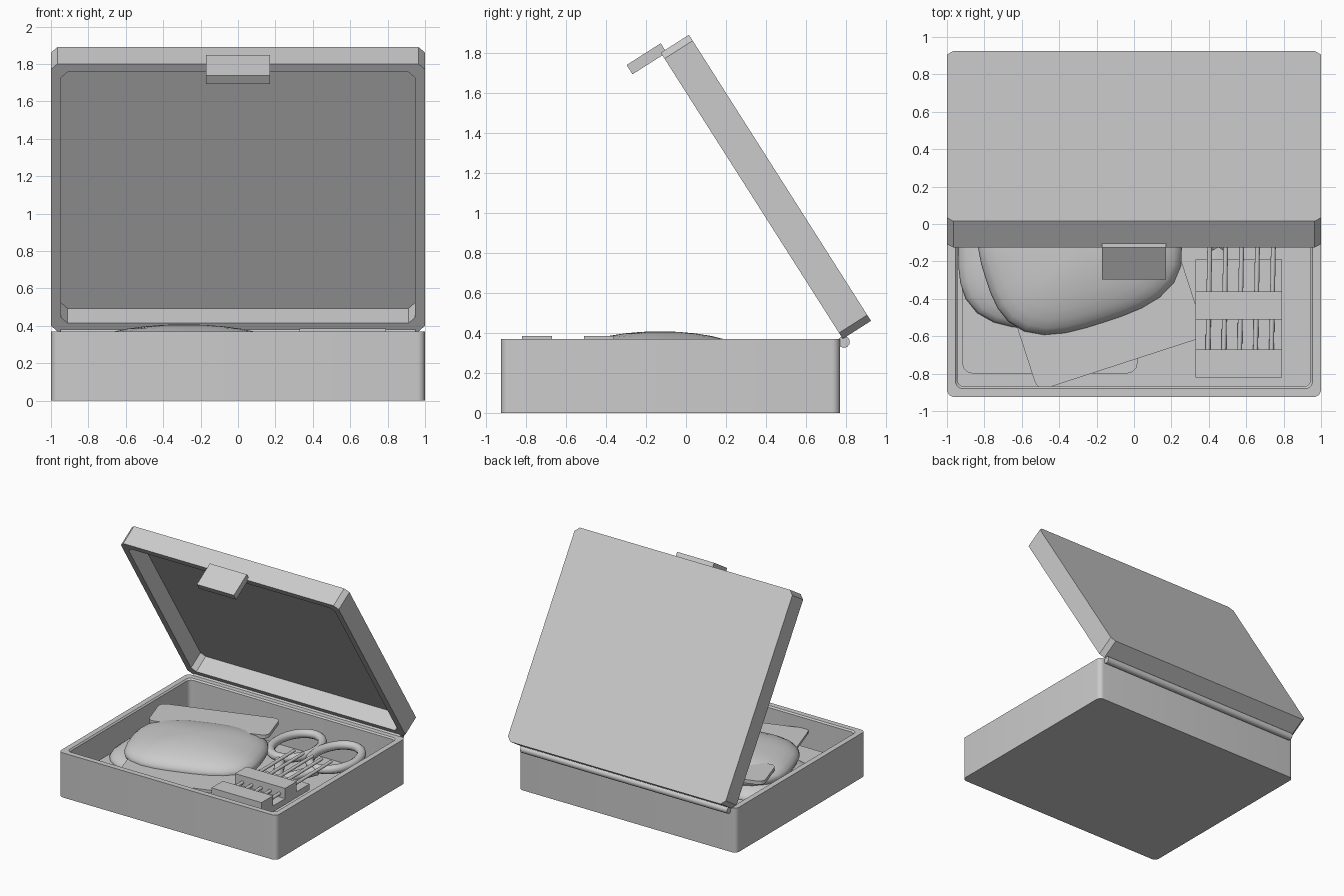
import bpy, bmesh, math
from mathutils import Matrix, Vector

if "Cube" in bpy.data.objects:
    bpy.data.objects.remove(bpy.data.objects["Cube"])


def make(name, bm, mat=None, smooth=None):
    bmesh.ops.recalc_face_normals(bm, faces=bm.faces)
    me = bpy.data.meshes.new(name)
    bm.to_mesh(me)
    bm.free()
    ob = bpy.data.objects.new(name, me)
    bpy.context.collection.objects.link(ob)
    if mat:
        ob.matrix_world = mat
    if smooth:
        bpy.ops.object.select_all(action='DESELECT')
        ob.select_set(True)
        bpy.context.view_layer.objects.active = ob
        bpy.ops.object.shade_smooth_by_angle(angle=math.radians(smooth))
    return ob


def outline(x0, x1, y0, y1, r, seg):
    """Rectangle with rounded (or chamfered, seg=1) corners."""
    pts = []
    for i, (cx, cy) in enumerate([(x1 - r, y1 - r), (x0 + r, y1 - r),
                                  (x0 + r, y0 + r), (x1 - r, y0 + r)]):
        for k in range(seg + 1):
            a = math.pi / 2 * (i + k / seg)
            pts.append((cx + r * math.cos(a), cy + r * math.sin(a)))
    return pts


def stack(name, rect, r, seg, levels, mat=None, smooth=None):
    """Loft of rounded rectangles; levels are (inset, z), capped at both ends."""
    bm = bmesh.new()
    loops = []
    for d, z in levels:
        o = outline(rect[0] + d, rect[1] - d, rect[2] + d, rect[3] - d, r, seg)
        loops.append([bm.verts.new((x, y, z)) for x, y in o])
    for a, b in zip(loops, loops[1:]):
        for i in range(len(a)):
            j = (i + 1) % len(a)
            bm.faces.new((a[i], a[j], b[j], b[i]))
    bm.faces.new(loops[0][::-1])
    bm.faces.new(loops[-1])
    return make(name, bm, mat, smooth)


def box(name, x0, x1, y0, y1, z0, z1, mat=None):
    bm = bmesh.new()
    bmesh.ops.create_cube(bm, size=1)
    for v in bm.verts:
        v.co = Vector(((x0 + x1) / 2 + v.co.x * (x1 - x0),
                       (y0 + y1) / 2 + v.co.y * (y1 - y0),
                       (z0 + z1) / 2 + v.co.z * (z1 - z0)))
    return make(name, bm, mat)


def rod(name, p, q, r, seg=12, flat=1.0):
    p, q = Vector(p), Vector(q)
    bm = bmesh.new()
    bmesh.ops.create_cone(bm, cap_ends=True, segments=seg, radius1=r, radius2=r,
                          depth=(q - p).length)
    rot = (q - p).to_track_quat('Z', 'Y').to_matrix().to_4x4()
    bm.transform(Matrix.Translation((p + q) / 2) @ Matrix.Diagonal((1, 1, flat, 1)) @ rot)
    return make(name, bm, smooth=40)


def pillow(name, cx, cy, cz, a, b, h, mat=None):
    """Bulging bag contents: a sphere squared off in plan."""
    bm = bmesh.new()
    bmesh.ops.create_uvsphere(bm, u_segments=32, v_segments=16, radius=1)
    for v in bm.verts:
        x, y, z = v.co
        n = math.hypot(x, y)
        if n > 1e-6:
            k = n / (abs(x) ** 3 + abs(y) ** 3) ** (1 / 3)
            x, y = x * k, y * k
        v.co = (cx + a * x, cy + b * y, cz + h * z)
    return make(name, bm, mat, 60)


# case base and hinge
stack("case_base", (-1, 1, -0.925, 0.77), 0.04, 6,
      [(0, 0), (0, 0.37), (0.045, 0.37), (0.055, 0.358), (0.055, 0.04)], smooth=30)
rod("hinge_barrel", (-0.95, 0.79, 0.355), (0.95, 0.79, 0.355), 0.03, 10)

# open lid with latch, built in lid space (y along lid, z toward the inside)
c, s = 0.844, 0.537
lid_space = Matrix(((1, 0, 0, 0), (0, -s, -c, 0.925), (0, c, -s, 0.46), (0, 0, 0, 1)))
stack("lid", (-1, 1, 0, 1.695), 0.035, 1,
      [(0, 0), (0, 0.167), (0.053, 0.167), (0.053, 0.02)], lid_space)
box("latch", -0.17, 0.17, 1.68, 1.735, 0.142, 0.344, lid_space)

# lower bag, square to the case
stack("lower_bag_sheet", (-0.92, 0.02, -0.80, 0.40), 0.06, 3, [(0, 0.14), (0, 0.16)])
pillow("lower_bag_filling", -0.45, -0.15, 0.16, 0.49, 0.41, 0.11)

# upper bag, turned
turn = Matrix.Rotation(math.radians(18), 4, 'Z')
stack("upper_bag_sheet", (-0.765, 0.18, -0.69, 0.2), 0.05, 3, [(0, 0.25), (0, 0.27)], turn)
stack("upper_bag_flap", (-0.765, 0.18, 0.18, 0.50), 0.05, 3, [(0, 0.33), (0, 0.36)], turn)
pillow("upper_bag_filling", -0.315, -0.035, 0.27, 0.53, 0.415, 0.138, turn)

# tool rack with two posts and five tools
box("rack_base", 0.33, 0.79, -0.82, -0.19, 0.25, 0.30)
box("rack_front_bar", 0.33, 0.79, -0.82, -0.67, 0.29, 0.385)
box("rack_rear_bar", 0.33, 0.79, -0.51, -0.36, 0.29, 0.385)
for i in range(5):
    x = 0.395 + i * 0.085
    rod("tool", (x, -0.68, 0.325), (x + 0.015, 0.15, 0.345), 0.013)

# scissors lying under the rack
for side in (-1, 1):
    bm = bmesh.new()
    n, m = 32, 10
    rings = []
    for i in range(n):
        t = 2 * math.pi * i / n
        ring = []
        for j in range(m):
            p = 2 * math.pi * j / m
            k = 0.035 * math.cos(p)
            ring.append(bm.verts.new((0.45 + side * 0.18 + (0.17 + k) * math.cos(t),
                                      0.38 + (0.24 + k) * math.sin(t),
                                      0.26 + 0.035 * math.sin(p))))
        rings.append(ring)
    for i in range(n):
        for j in range(m):
            a, b = rings[i], rings[(i + 1) % n]
            bm.faces.new((a[j], b[j], b[(j + 1) % m], a[(j + 1) % m]))
    make("scissor_handle", bm, smooth=60)
    rod("scissor_shank", (0.45 + side * 0.17, 0.15, 0.24), (0.45, -0.12, 0.21), 0.04)
    rod("scissor_blade", (0.45, -0.10, 0.21), (0.45 - side * 0.06, -0.68, 0.21), 0.04, 12, 0.3)
